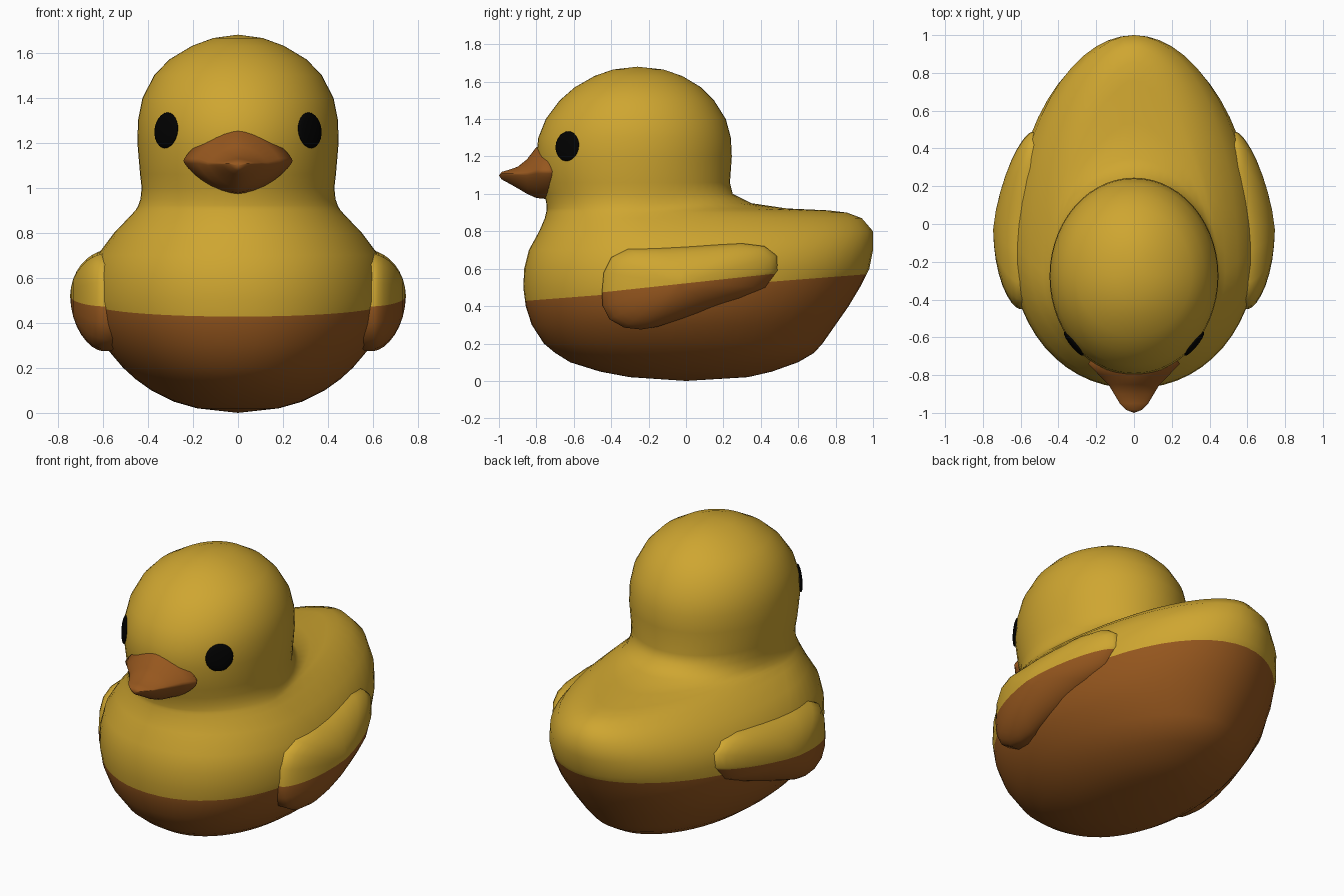
import bpy, bmesh, math
from mathutils import Vector

if "Cube" in bpy.data.objects:
    bpy.data.objects.remove(bpy.data.objects["Cube"])


def material(name, rgb):
    m = bpy.data.materials.new(name)
    m.diffuse_color = (*rgb, 1)
    m.use_nodes = True
    m.node_tree.nodes["Principled BSDF"].inputs["Base Color"].default_value = m.diffuse_color
    return m


YELLOW = material("yellow", (0.62, 0.38, 0.03))
BROWN = material("orange brown", (0.305, 0.095, 0.013))
BLACK = material("black", (0.0005, 0.0005, 0.0005))


def power(v, e):
    return math.copysign(abs(v) ** e, v)


def loft(bm, rings, tip_a=None, tip_b=None):
    """Skin closed rings; each end is closed to a tip point or with a flat cap."""
    vs = [[bm.verts.new(p) for p in r] for r in rings]
    n = len(vs[0])
    for a, b in zip(vs, vs[1:]):
        for i in range(n):
            j = (i + 1) % n
            bm.faces.new((a[i], a[j], b[j], b[i]))
    for ring, tip in ((vs[0], tip_a), (vs[-1], tip_b)):
        if tip is None:
            bm.faces.new(ring)
        else:
            t = bm.verts.new(tip)
            for i in range(n):
                bm.faces.new((ring[i], ring[(i + 1) % n], t))


def finish(name, bm, mats, split=None):
    """Make the object; split = (height, slope) of the two-colour line."""
    if split:
        h, k = split
        bmesh.ops.bisect_plane(bm, geom=bm.verts[:] + bm.edges[:] + bm.faces[:], dist=1e-5,
                               plane_co=(0, 0, h), plane_no=(0, -k, 1))
        for f in bm.faces:
            c = f.calc_center_median()
            f.material_index = 1 if c.z < h + k * c.y else 0
    bmesh.ops.recalc_face_normals(bm, faces=bm.faces[:])
    for f in bm.faces:
        f.smooth = True
    me = bpy.data.meshes.new(name)
    bm.to_mesh(me)
    bm.free()
    for m in mats:
        me.materials.append(m)
    ob = bpy.data.objects.new(name, me)
    bpy.context.collection.objects.link(ob)
    return ob


def ramp(z, pts):
    for (a, u), (b, v) in zip(pts, pts[1:]):
        if z <= b:
            return u + (v - u) * max(0, z - a) / (b - a)
    return pts[-1][1]


# Body and head: horizontal slices of height, front, back, half width
SLICES = [
    (.02, -.30, .33, .18), (.05, -.46, .46, .285), (.10, -.62, .60, .385), (.15, -.70, .685, .455),
    (.20, -.76, .73, .51), (.30, -.825, .80, .595), (.40, -.857, .87, .64), (.50, -.87, .93, .655),
    (.60, -.865, .98, .65), (.70, -.84, 1.0, .625), (.80, -.785, 1.0, .55), (.87, -.755, .94, .483),
    (.90, -.748, .86, .455), (.912, -.745, .76, .448), (.922, -.745, .54, .443),
    (.95, -.747, .35, .433), (1.0, -.757, .25, .428), (1.06, -.777, .235, .435),
    (1.20, -.80, .245, .447), (1.30, -.79, .24, .444), (1.40, -.75, .213, .424),
    (1.50, -.675, .15, .372), (1.57, -.595, .08, .305), (1.63, -.49, -.02, .205), (1.665, -.39, -.12, .11)]
rings = []
for z, front, back, w in SLICES:
    yc = ramp(z, [(0, 0), (.2, -.08), (.7, -.12), (.9, -.28), (1.7, -.27)])
    pb = ramp(z, [(0, 2), (.3, 1.95), (.8, 2), (.87, 1.85), (.91, 1.6), (.97, 2), (1.7, 2)])
    ring = []
    for i in range(56):
        c, s = math.cos(math.tau * i / 56), math.sin(math.tau * i / 56)
        e = 2 / (pb if s > 0 else 2.1 if z < .8 else 2)
        ring.append((w * power(c, e), yc + power(s, e) * (back - yc if s > 0 else yc - front), z))
    rings.append(ring)
bm = bmesh.new()
loft(bm, rings, (0, 0, 0), (0, -.26, 1.68))
finish("body_and_head", bm, [YELLOW, BROWN], (.495, .078))

# Wings: domed pads over a leaf outline (y, z)
LEAF = [(-.45, .47), (-.44, .58), (-.4, .66), (-.31, .705), (-.13, .712), (0, .717), (.15, .727),
        (.3, .735), (.42, .72), (.485, .67), (.49, .59), (.43, .50), (.3, .44), (.15, .39),
        (0, .34), (-.15, .29), (-.24, .275), (-.33, .285), (-.41, .33), (-.445, .4)]
CY, CZ = -.03, .52
for side, name in ((1, "right_wing"), (-1, "left_wing")):
    rings = []
    for k, inset in [(1, -.12)] + [(math.cos(t * math.pi / 16), 0) for t in range(8)]:
        ring = []
        for y, z in LEAF:
            y, z = CY + (y - CY) * k, CZ + (z - CZ) * k
            x = .605 - .14 * max(0, y) + .14 * max(0, 1 - k * k) ** .62 + inset
            ring.append((side * x, y, z))
        rings.append(ring)
    bm = bmesh.new()
    loft(bm, rings, None, (side * .746, CY, CZ))
    finish(name, bm, [YELLOW, BROWN], (.522, .108))

# Beak: sections of depth, half width, top, bottom
rings = []
for y, w, top, bot in [(-.68, .2, 1.27, .97), (-.74, .243, 1.27, .972), (-.80, .185, 1.25, .978),
                       (-.85, .135, 1.185, 1.0), (-.90, .105, 1.145, 1.03), (-.95, .075, 1.128, 1.058),
                       (-.985, .04, 1.118, 1.077)]:
    ring = []
    mid = 1.12 if y > -.82 else 1.108
    for i in range(32):
        c, s = math.cos(math.tau * i / 32), math.sin(math.tau * i / 32)
        ring.append((w * power(c, 1.2), y, mid + power(s, 1.55) * (top - mid if s > 0 else mid - bot)))
    rings.append(ring)
bm = bmesh.new()
loft(bm, rings, None, (0, -1, 1.098))
finish("beak", bm, [BROWN])

# Eyes: thin round buttons lying on the head
for side, name in ((1, "right_eye"), (-1, "left_eye")):
    bm = bmesh.new()
    bmesh.ops.create_uvsphere(bm, u_segments=24, v_segments=12, radius=1)
    n = Vector((side * .77, -.63, .10)).normalized()
    rot = n.to_track_quat('Z', 'Y').to_matrix()
    for v in bm.verts:
        v.co = rot @ Vector((v.co.x * .08, v.co.y * .08, v.co.z * .016)) + Vector((side * .319, -.635, 1.255))
    finish(name, bm, [BLACK])
